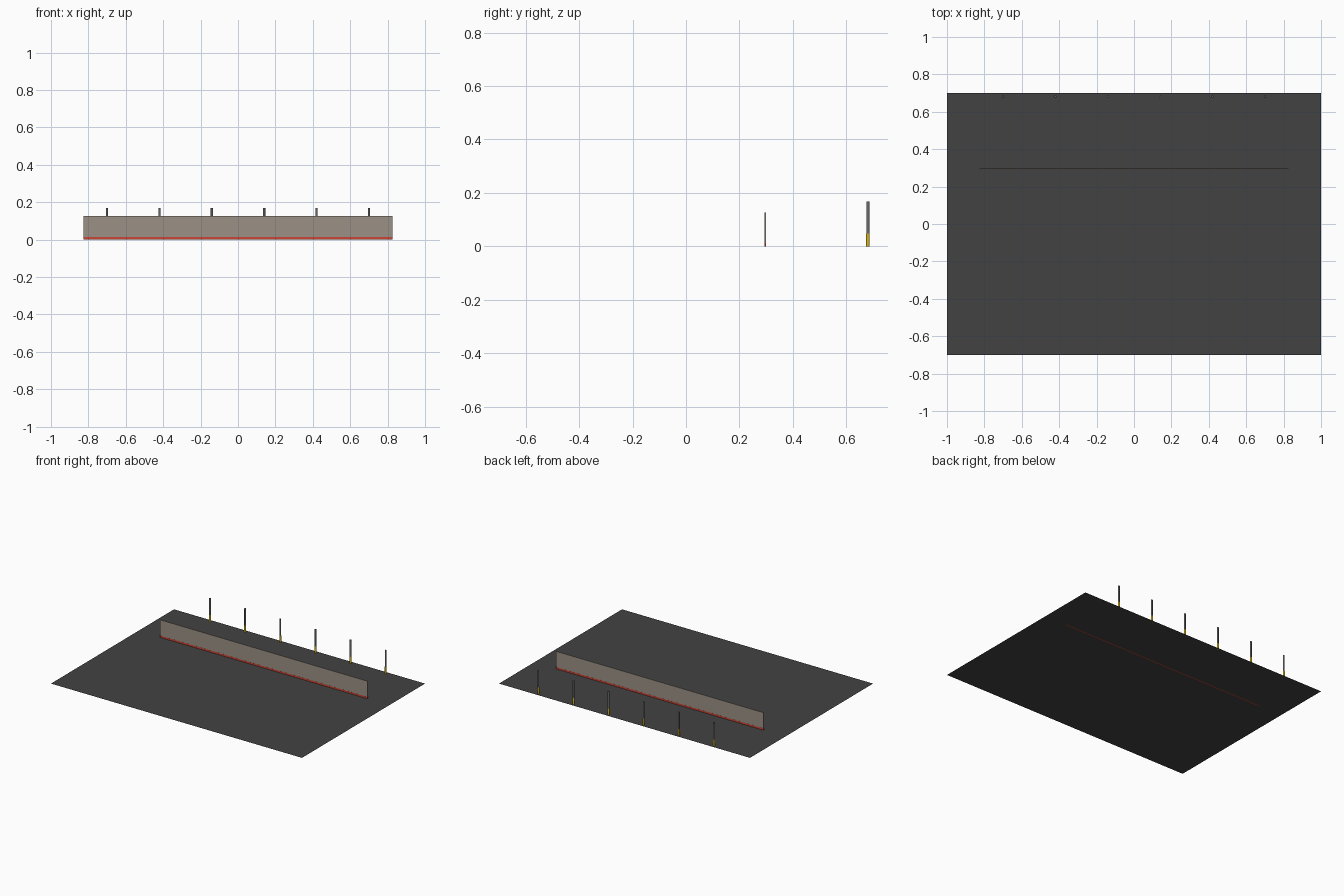
import bpy, bmesh
from mathutils import Matrix

if "Cube" in bpy.data.objects:
    bpy.data.objects.remove(bpy.data.objects["Cube"])


def material(name, rgb):
    m = bpy.data.materials.new(name)
    m.diffuse_color = (*rgb, 1)
    m.use_nodes = True
    m.node_tree.nodes["Principled BSDF"].inputs["Base Color"].default_value = m.diffuse_color
    return m


ASPHALT = material("asphalt grey", (0.055, 0.055, 0.055))
CONCRETE = material("warm concrete", (0.33, 0.285, 0.24))
RED = material("kerb red", (0.60, 0.06, 0.035))
STEEL = material("post grey", (0.14, 0.14, 0.14))
YELLOW = material("post yellow", (0.65, 0.45, 0.01))


def finish(bm, name, mat):
    me = bpy.data.meshes.new(name)
    bm.to_mesh(me)
    bm.free()
    me.materials.append(mat)
    ob = bpy.data.objects.new(name, me)
    bpy.context.collection.objects.link(ob)
    return ob


def box(name, mat, x, y, z):
    bm = bmesh.new()
    bmesh.ops.create_cube(bm, size=1)
    for v in bm.verts:
        v.co = [r[0] + (c + 0.5) * (r[1] - r[0]) for c, r in zip(v.co, (x, y, z))]
    return finish(bm, name, mat)


def cylinder(name, mat, x, y, z0, z1, r):
    bm = bmesh.new()
    bmesh.ops.create_cone(bm, cap_ends=True, segments=12, radius1=r, radius2=r,
                          depth=z1 - z0,
                          matrix=Matrix.Translation((x, y, (z0 + z1) / 2)))
    return finish(bm, name, mat)


# Flat ground sheet
bm = bmesh.new()
bmesh.ops.create_grid(bm, x_segments=1, y_segments=1, size=1,
                      matrix=Matrix.Diagonal((1, 0.7, 1, 1)))
finish(bm, "ground_sheet", ASPHALT)

# Long low wall with a red strip along its foot
box("low_wall", CONCRETE, (-0.827, 0.827), (0.2935, 0.2995), (0.013, 0.126))
box("wall_foot_strip", RED, (-0.827, 0.827), (0.293, 0.300), (0, 0.013))

# Row of posts with yellow lower sleeves
for i in range(6):
    x = -0.70 + 0.28 * i
    cylinder(f"post_{i + 1}", STEEL, x, 0.681, 0.048, 0.168, 0.0062)
    cylinder(f"post_sleeve_{i + 1}", YELLOW, x, 0.681, 0, 0.048, 0.0066)
